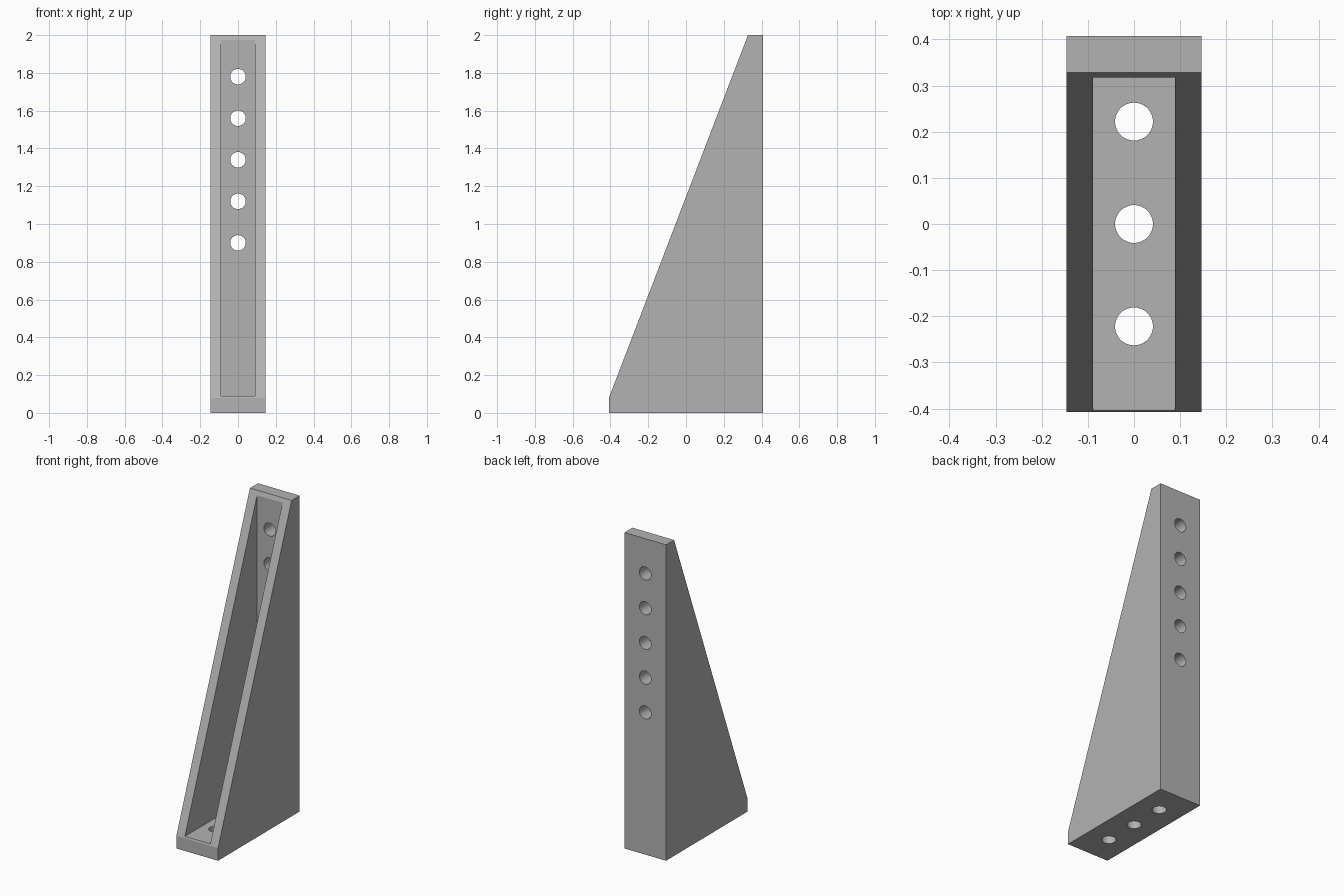
import bpy, bmesh, math

cube = bpy.data.objects.get("Cube")
if cube:
    bpy.data.objects.remove(cube, do_unlink=True)

grey = bpy.data.materials.new("plain grey")
grey.use_nodes = True
grey.diffuse_color = (0.45, 0.45, 0.45, 1)
grey.node_tree.nodes["Principled BSDF"].inputs["Base Color"].default_value = grey.diffuse_color

HALF_WIDTH, HALF_DEPTH, HEIGHT = 0.146, 0.408, 2.0
LIP, PLATE = 0.08, 0.09
HOLE_RADIUS = 0.041


def prism(name, profile, half_width):
    """Extrude a (y, z) profile across x."""
    bm = bmesh.new()
    face = bm.faces.new([bm.verts.new((-half_width, y, z)) for y, z in profile])
    side = bmesh.ops.extrude_face_region(bm, geom=[face])
    verts = [v for v in side["geom"] if isinstance(v, bmesh.types.BMVert)]
    bmesh.ops.translate(bm, verts=verts, vec=(2 * half_width, 0, 0))
    bmesh.ops.recalc_face_normals(bm, faces=bm.faces)
    mesh = bpy.data.meshes.new(name)
    bm.to_mesh(mesh)
    bm.free()
    mesh.materials.append(grey)
    obj = bpy.data.objects.new(name, mesh)
    bpy.context.collection.objects.link(obj)
    return obj


def cut(target, cutter):
    """Subtract the cutter and remove it."""
    cutter.hide_render = True
    mod = target.modifiers.new("cut", "BOOLEAN")
    mod.operation, mod.solver, mod.object = "DIFFERENCE", "EXACT", cutter
    bpy.ops.object.select_all(action="DESELECT")
    bpy.context.view_layer.objects.active = target
    target.select_set(True)
    bpy.ops.object.modifier_apply(modifier=mod.name)
    bpy.data.objects.remove(cutter, do_unlink=True)


def drill(target, location, rotation):
    bpy.ops.mesh.primitive_cylinder_add(vertices=48, radius=HOLE_RADIUS, depth=0.3,
                                        location=location, rotation=rotation)
    cutter = bpy.context.object
    cutter.data.materials.append(grey)
    cut(target, cutter)


# Wedge-shaped bracket body
bracket = prism("angle_bracket", [
    (-HALF_DEPTH, 0), (HALF_DEPTH, 0), (HALF_DEPTH, HEIGHT),
    (HALF_DEPTH - LIP, HEIGHT), (-HALF_DEPTH, LIP)], HALF_WIDTH)

# Open channel between the side walls, leaving the base and back plates
inner_y = HALF_DEPTH - PLATE
cut(bracket, prism("channel_cutter", [
    (-1, PLATE), (inner_y, PLATE), (inner_y, HEIGHT + 0.5), (-1, HEIGHT + 0.5)], 0.089))

# Bolt holes through the back plate
for i in range(5):
    drill(bracket, (0, HALF_DEPTH, 0.9 + 0.22 * i), (math.pi / 2, 0, 0))

# Bolt holes through the base plate
for i in (-1, 0, 1):
    drill(bracket, (0, 0.222 * i, 0), (0, 0, 0))

# Round hole walls, crisp edges elsewhere
bpy.ops.object.select_all(action="DESELECT")
bracket.select_set(True)
bpy.context.view_layer.objects.active = bracket
bpy.ops.object.shade_smooth_by_angle(angle=math.radians(20))
